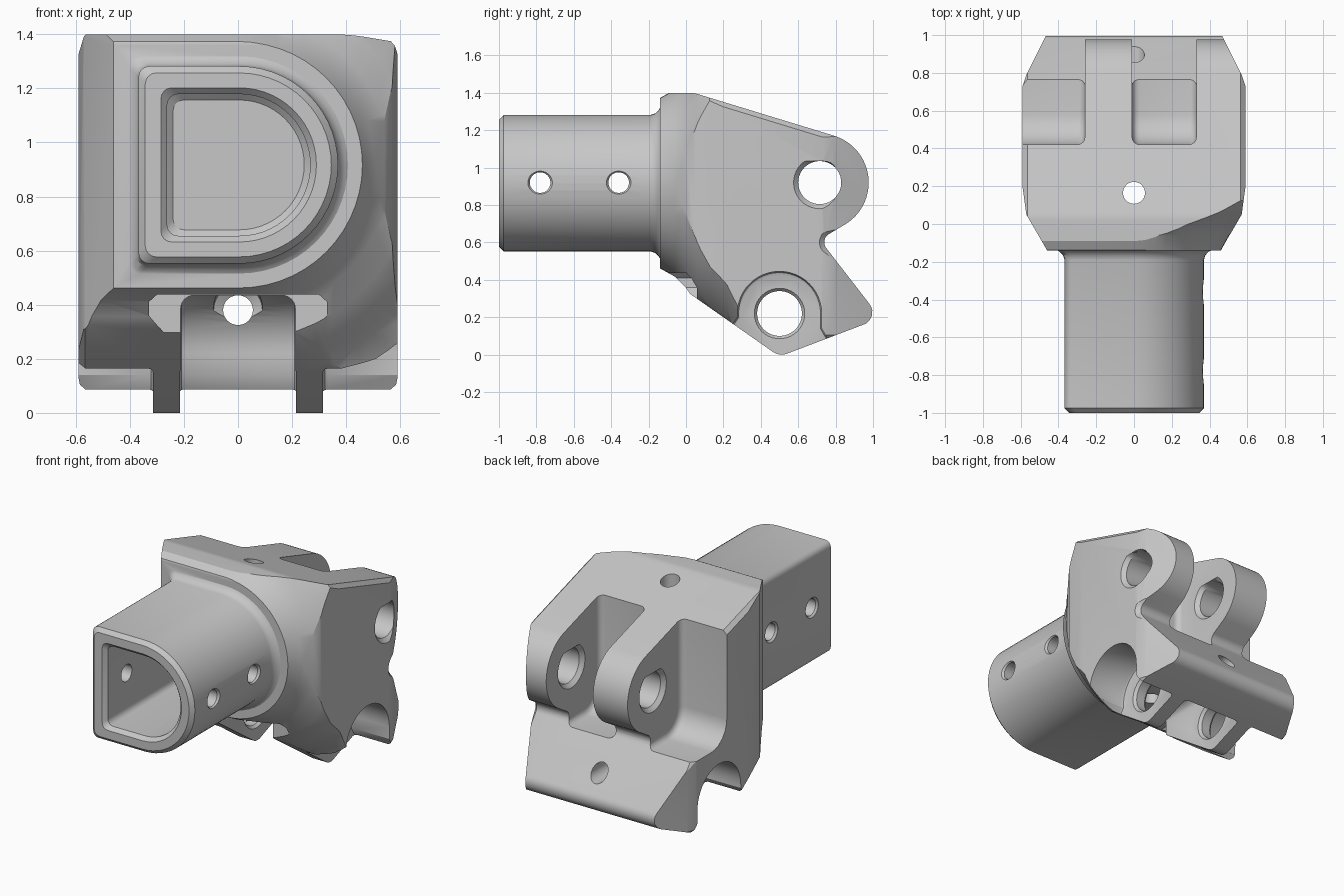
import bpy, bmesh, math
from mathutils import Vector

cube = bpy.data.objects.get("Cube")
if cube:
    bpy.data.objects.remove(cube)

grey = bpy.data.materials.new("matte grey")
grey.use_nodes = True
colour = (0.57, 0.57, 0.57, 1)
grey.diffuse_color = colour
grey.node_tree.nodes["Principled BSDF"].inputs["Base Color"].default_value = colour


def place(axis, u, v, w):
    """Cross-section point (u, v) at distance w along the axis."""
    return {"x": (w, u, v), "y": (u, w, v), "z": (u, v, w)}[axis]


def loft(name, axis, sections, bevel=0.0, steps=1):
    """Solid through (distance, cross-section) pairs, with optional bevelled ends."""
    bm = bmesh.new()
    rings = [[bm.verts.new(place(axis, u, v, w)) for u, v in pts] for w, pts in sections]
    for a, b in zip(rings, rings[1:]):
        for i in range(len(a)):
            j = (i + 1) % len(a)
            bm.faces.new((a[i], a[j], b[j], b[i]))
    caps = [bm.faces.new(rings[0]), bm.faces.new(rings[-1])]
    bmesh.ops.recalc_face_normals(bm, faces=bm.faces)
    if bevel:
        rim = {e for f in caps for e in f.edges}
        bmesh.ops.bevel(bm, geom=list(rim), offset=bevel, segments=steps,
                        profile=0.5, affect="EDGES", clamp_overlap=False)
    mesh = bpy.data.meshes.new(name)
    bm.to_mesh(mesh)
    bm.free()
    obj = bpy.data.objects.new(name, mesh)
    bpy.context.collection.objects.link(obj)
    mesh.materials.append(grey)
    return obj


def prism(name, axis, pts, a, b, **kw):
    return loft(name, axis, [(a, pts), (b, pts)], **kw)


def arc(cu, cv, r, start, end, n):
    angles = [math.radians(start + (end - start) * i / n) for i in range(n + 1)]
    return [(cu + r * math.cos(t), cv + r * math.sin(t)) for t in angles]


def rounded(corners, n=6):
    """Polygon with filleted corners, given as (u, v, radius)."""
    out = []
    for i, (u, v, r) in enumerate(corners):
        p = Vector((u, v))
        if not r:
            out.append((u, v))
            continue
        d1 = (Vector(corners[i - 1][:2]) - p).normalized()
        d2 = (Vector(corners[(i + 1) % len(corners)][:2]) - p).normalized()
        half = d1.angle(d2) / 2
        c = p + (d1 + d2).normalized() * r / math.sin(half)
        t1, t2 = (p + d * r / math.tan(half) - c for d in (d1, d2))
        for k in range(n + 1):
            out.append(tuple(c + t1.lerp(t2, k / n).normalized() * r))
    return out


def lathe(name, axis, cu, cv, stations, flat=9.0, n=40):
    """Round bore with (distance, radius) stations; flat trims its top."""
    return loft(name, axis, [
        (w, [(u, min(v, cv + flat)) for u, v in arc(cu, cv, r, 0, 360 - 360 / n, n - 1)])
        for w, r in stations])


def combine(target, tool, operation="DIFFERENCE"):
    mod = target.modifiers.new("combine", "BOOLEAN")
    mod.object, mod.operation, mod.solver = tool, operation, "EXACT"
    graph = bpy.context.evaluated_depsgraph_get()
    mesh = bpy.data.meshes.new_from_object(target.evaluated_get(graph))
    target.modifiers.clear()
    target.data = mesh
    bpy.data.objects.remove(tool)


def d_section(r, left, cu=0.005, cv=0.917, corner=0.04):
    """D outline: flat on the left, half round on the right."""
    return (arc(cu, cv, r, -90, 90, 28)
            + arc(left + corner, cv + r - corner, corner, 90, 180, 4)
            + arc(left + corner, cv - r + corner, corner, 180, 270, 4))


# Body: side outline with round ear, notch and pointed foot
ear = (0.715, 0.92)
side = rounded([(-0.14, 0.46, 0), (-0.14, 1.4, 0.04), (0.04, 1.4, 0.15)]
               + [(y, z, 0) for y, z in arc(*ear, 0.262, 73, -56, 20)]
               + [(0.715, 0.615, 0.05), (1.04, 0.195, 0.07), (0.5, -0.01, 0.08), (0.0, 0.34, 0)])
body = prism("body", "x", side, -0.59, 0.59, bevel=0.025)

# Plan outline tapers both ends
half = [(0.425, -0.2), (0.57, 0.05), (0.6, 0.27), (0.7, 0.5), (0.6, 0.7), (0.57, 0.79), (0.44, 1.05)]
plan = half + [(-x, y) for x, y in reversed(half)]
combine(body, prism("plan", "z", plan, -0.5, 2), "INTERSECT")

# Flared shoulder blends the D front into the block
flare = [(-0.2, 0.42), (-0.14, 0.455), (-0.06, 0.5), (0.0, 0.56), (0.06, 0.65),
         (0.13, 0.73), (0.22, 0.8), (0.5, 1.2), (1.4, 1.6)]
combine(body, loft("shoulder", "y", [(y, d_section(r, -0.9)) for y, r in flare]), "INTERSECT")

# Gaps beside the ears
gap = rounded([(0.42, 1.7, 0), (0.42, 0.55, 0.16), (1.4, 0.55, 0), (1.4, 1.7, 0)])
for a, b in ((-0.9, -0.26), (-0.01, 0.33)):
    combine(body, prism("gap", "x", gap, a, b, bevel=0.04, steps=4))

# Socket tube with a small fillet at its root
tube = [(-1, -0.025), (-0.975, 0), (-0.19, 0), (-0.165, 0.008), (-0.147, 0.025), (-0.135, 0.045), (0, 0.045)]
combine(body, loft("tube", "y", [(y, d_section(0.365 + g, -0.368 - g)) for y, g in tube]), "UNION")
bore = [(-1.1, 0.285), (-1, 0.285), (-0.975, 0.262), (-0.17, 0.262), (-0.15, 0.24)]
combine(body, loft("socket", "y", [(y, d_section(r, -r)) for y, r in bore]))

# Saddle cut that leaves two lugs
saddle = arc(0.5, 0.22, 0.225, 0, 180, 24) + [(0.275, 0.2), (0.24, 0.15), (0.24, -0.3),
                                              (0.76, -0.3), (0.76, 0.08), (0.725, 0.14)]
for a, b in ((-0.9, -0.315), (-0.215, 0.215), (0.315, 0.9)):
    combine(body, prism("saddle", "x", saddle, a, b, bevel=0.02, steps=2))

# Slot between the lugs, widened at its mouth
slot = rounded([(-0.212, -0.3, 0), (0.212, -0.3, 0), (0.212, 0.435, 0.05), (-0.212, 0.435, 0.05)])
combine(body, prism("slot", "y", slot, -0.4, 0.5))
mouth = [(0.208, -0.3), (0.208, 0.22), (0.33, 0.36), (0.33, 0.41), (0.3, 0.437)]
combine(body, prism("mouth", "y", mouth + [(-x, z) for x, z in reversed(mouth)], -0.4, 0.06))

# Pin holes through ears and lugs, with chamfered rims
rims = [(-0.4, 0.14), (-0.26, 0.14), (-0.235, 0.115), (-0.035, 0.115), (-0.01, 0.14),
        (0.33, 0.14), (0.355, 0.115), (0.565, 0.115), (0.592, 0.142), (0.8, 0.142)]
combine(body, lathe("ear_bore", "x", *ear, rims, flat=0.115))
lug = [(0.18, 0.135), (0.215, 0.135), (0.233, 0.12), (0.297, 0.12), (0.315, 0.135), (0.5, 0.135)]
lug_bore = [(-x, r) for x, r in reversed(lug)] + lug
combine(body, lathe("lug_bore", "x", 0.5, 0.22, lug_bore))

# Screw holes
for y in (-0.78, -0.36):
    combine(body, lathe("side_hole", "x", y, 0.92, [
        (-0.5, 0.066), (-0.367, 0.066), (-0.355, 0.055), (0.355, 0.055), (0.37, 0.066), (0.5, 0.066)]))
combine(body, lathe("top_hole", "z", 0, 0.165, [(0.3, 0.058), (1.6, 0.058)]))
combine(body, lathe("rear_hole", "y", 0, 0.38, [(0.45, 0.105), (0.66, 0.09), (0.68, 0.055), (1.2, 0.055)]))

bpy.ops.object.select_all(action="DESELECT")
bpy.context.view_layer.objects.active = body
body.select_set(True)
bpy.ops.object.shade_smooth_by_angle(angle=math.radians(28))
